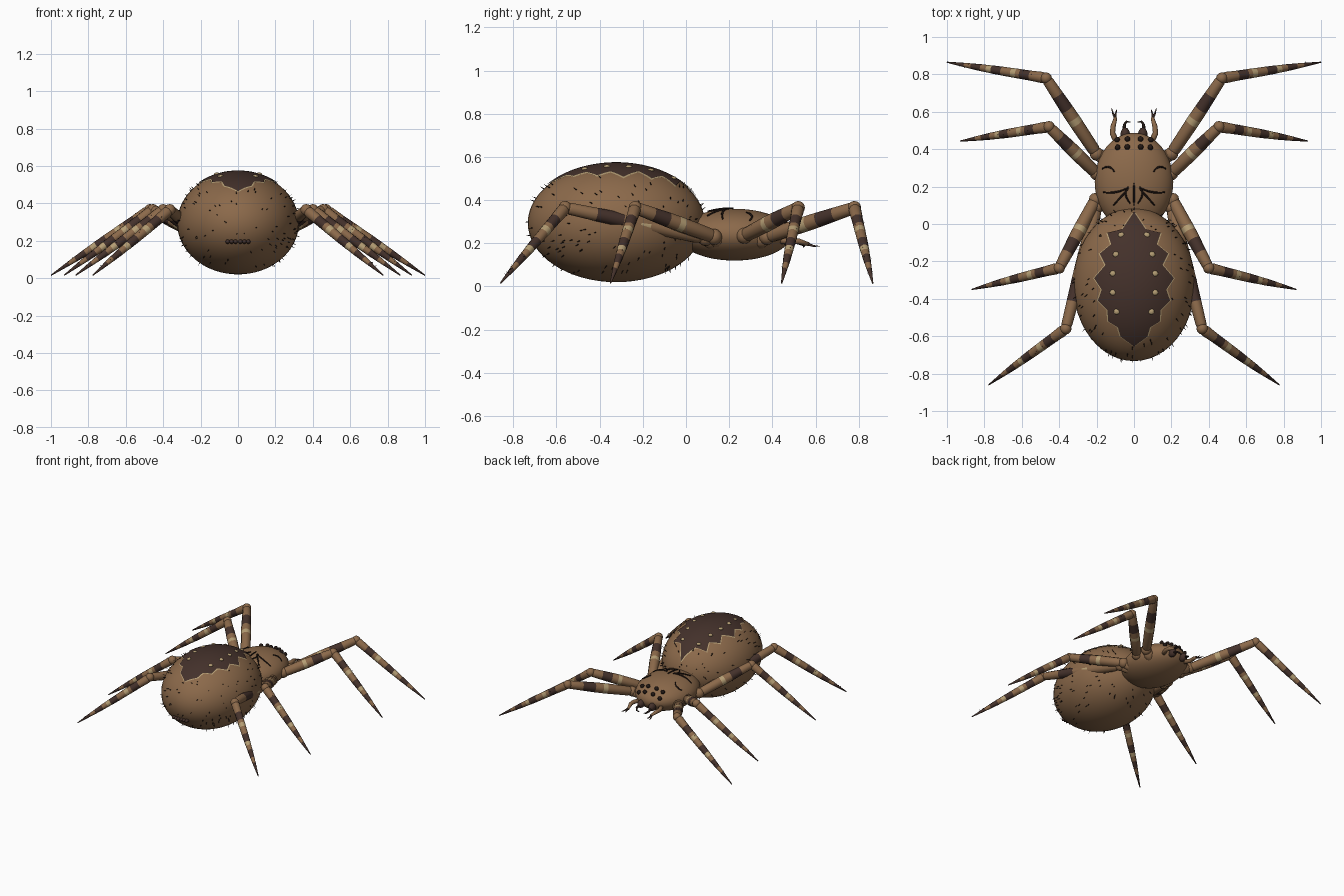
import bpy, bmesh, math, random
from mathutils import Vector

if "Cube" in bpy.data.objects:
    bpy.data.objects.remove(bpy.data.objects["Cube"])

random.seed(4)


def material(name, rgb):
    m = bpy.data.materials.new(name)
    m.diffuse_color = (*rgb, 1)
    m.use_nodes = True
    m.node_tree.nodes["Principled BSDF"].inputs["Base Color"].default_value = m.diffuse_color
    return m


BROWN = material("brown", (0.26, 0.142, 0.069))
DARK = material("dark brown", (0.058, 0.031, 0.024))
PALE = material("pale tan", (0.46, 0.34, 0.175))
BLACK = material("near black", (0.016, 0.009, 0.007))
MATS = [BROWN, DARK, PALE, BLACK]
B, D, P, K = range(4)


def finish(bm, name, recalc=True):
    if recalc:
        bmesh.ops.recalc_face_normals(bm, faces=bm.faces)
    for f in bm.faces:
        f.smooth = True
    me = bpy.data.meshes.new(name)
    bm.to_mesh(me)
    bm.free()
    for m in MATS:
        me.materials.append(m)
    ob = bpy.data.objects.new(name, me)
    bpy.context.collection.objects.link(ob)
    return ob


def ball(bm, centre, radii, mat=B, u=16, v=10):
    """Add an ellipsoid."""
    old = set(bm.faces)
    r = bmesh.ops.create_uvsphere(bm, u_segments=u, v_segments=v, radius=1)
    for p in r["verts"]:
        p.co = Vector(a * b + c for a, b, c in zip(p.co, radii, centre))
    for f in set(bm.faces) - old:
        f.material_index = mat


def tube(bm, rings, mats, n=10):
    """Add a capped tube through (point, radius) rings, one material per span."""
    loops = []
    for i, (p, r) in enumerate(rings):
        d = (rings[min(i + 1, len(rings) - 1)][0] - rings[max(i - 1, 0)][0]).normalized()
        a = d.cross(Vector((0, 0, 1)))
        a = a.normalized() if a.length > 1e-4 else Vector((1, 0, 0))
        b = d.cross(a)
        loops.append([bm.verts.new(p + r * (a * math.cos(t) + b * math.sin(t)))
                      for t in (2 * math.pi * k / n for k in range(n))])
    for i in range(len(loops) - 1):
        for k in range(n):
            j = (k + 1) % n
            f = bm.faces.new((loops[i][k], loops[i][j], loops[i + 1][j], loops[i + 1][k]))
            f.material_index = mats[min(i, len(mats) - 1)]
    bm.faces.new(loops[0]).material_index = mats[0]
    bm.faces.new(loops[-1][::-1]).material_index = mats[-1]


def banded(bm, a, b, bands):
    """Straight limb section from (fraction, radius, material after) bands."""
    tube(bm, [(a.lerp(b, t), r) for t, r, m in bands], [m for t, r, m in bands[:-1]])


def on_shell(x, y, c, r, lift=0.0):
    """Point on the upper half of an ellipsoid."""
    q = 1 - ((x - c[0]) / r[0]) ** 2 - ((y - c[1]) / r[1]) ** 2
    return Vector((x, y, c[2] + r[2] * math.sqrt(max(q, 0)) + lift))


def bristle(bm, p, n, length=0.02):
    tube(bm, [(p - n * 0.004, 0.0032), (p + n * length, 0.0006)], [K], 4)


# Body shells
AC, AR = (0, -0.323, 0.295), (0.325, 0.41, 0.275)
CC, CR = (0, 0.225, 0.24), (0.21, 0.262, 0.12)
for name, c, r in (("abdomen", AC, AR), ("carapace", CC, CR)):
    bm = bmesh.new()
    ball(bm, c, r, B, 48, 32)
    finish(bm, name)

# Zigzag back patch with a thin pale rim
OUTLINE = [(0, 0.06), (0.06, -0.03), (0.14, -0.05), (0.12, -0.11), (0.18, -0.16),
           (0.15, -0.22), (0.21, -0.29), (0.17, -0.35), (0.19, -0.41), (0.14, -0.46),
           (0.135, -0.52), (0.085, -0.55), (0.07, -0.60), (0, -0.65)]


def back_patch(name, grow, lift, mat):
    bm = bmesh.new()
    pts = []
    for (x0, y0), (x1, y1) in zip(OUTLINE, OUTLINE[1:]):
        pts += [(x0 + (x1 - x0) * k / 4, y0 + (y1 - y0) * k / 4) for k in range(4)]
    pts.append(OUTLINE[-1])
    grid = []
    for w, y in pts:
        row = []
        for k in range(17):
            x = max(w + grow, 0.001) * (k / 8 - 1)
            p = on_shell(x, y, AC, AR)
            n = Vector((p[i] - AC[i]) / AR[i] ** 2 for i in range(3)).normalized()
            row.append(bm.verts.new(p + n * lift))
        grid.append(row)
    for r0, r1 in zip(grid, grid[1:]):
        for k in range(16):
            bm.faces.new((r0[k], r1[k], r1[k + 1], r0[k + 1])).material_index = mat
    finish(bm, name, False)


back_patch("patch_rim", 0.007, 0.003, P)
back_patch("back_patch", 0, 0.006, D)

# Paired pale spots on the patch
bm = bmesh.new()
for x, y in ((0.068, -0.06), (0.096, -0.163), (0.112, -0.265), (0.112, -0.366), (0.092, -0.468)):
    for s in (-1, 1):
        ball(bm, on_shell(s * x, y, AC, AR, 0.004), (0.017, 0.016, 0.009), P, 12, 8)
finish(bm, "back_spots")

# Short bristles scattered over the abdomen
bm = bmesh.new()
for i in range(230):
    z, a = random.uniform(-0.85, 0.95), random.uniform(0, 2 * math.pi)
    h = math.sqrt(1 - z * z)
    u = (h * math.cos(a), h * math.sin(a), z)
    p = Vector(AC[k] + AR[k] * u[k] for k in range(3))
    n = Vector(u[k] / AR[k] for k in range(3)).normalized()
    if z > 0.65 and abs(p.x) < 0.2:
        continue
    bristle(bm, p, (n + Vector((0, -0.5, 0))).normalized(), 0.018)
finish(bm, "abdomen_bristles")

# Spinnerets at the rear
bm = bmesh.new()
for x in (-0.055, -0.034, -0.013, 0.013, 0.034, 0.055):
    ball(bm, (x, -0.707 + abs(x) * 0.1, 0.195), (0.012, 0.026, 0.012), D, 10, 8)
finish(bm, "spinnerets")

# Eyes
bm = bmesh.new()
for x, y in ((0.09, 0.45), (0.035, 0.455), (0.036, 0.412), (0.088, 0.41)):
    for s in (-1, 1):
        ball(bm, on_shell(s * x, y, CC, CR, 0.006), (0.015,) * 3, K, 12, 8)
finish(bm, "eyes")

# Dark grooves on the carapace: centre line, radiating lines, side arcs
bm = bmesh.new()
LINES = [((0, 0.10), (0, 0.16), (0, 0.22)),
         ((0.03, 0.20), (0.045, 0.16), (0.02, 0.11)),
         ((0.03, 0.19), (0.065, 0.15), (0.11, 0.10)),
         ((0.04, 0.19), (0.10, 0.17), (0.165, 0.17)),
         ((0.105, 0.28), (0.135, 0.305), (0.17, 0.295))]
for line in LINES:
    for s in (-1, 1):
        if line[0][0] == 0 and s < 0:
            continue
        a, b, c = (Vector(q) for q in line)
        rings = []
        for k in range(9):
            t = k / 8
            q = a * (1 - t) * (1 - 2 * t) + b * 4 * t * (1 - t) + c * t * (2 * t - 1)
            rings.append((on_shell(s * q.x, q.y, CC, CR, 0.003), 0.0055 - 0.002 * abs(2 * t - 1)))
        tube(bm, rings, [K], 6)
finish(bm, "carapace_grooves")

# Legs: hip, knee, tip
FEMUR = [(0, 0.024, B), (0.06, 0.033, B), (0.40, 0.036, P), (0.47, 0.036, B),
         (0.59, 0.035, D), (0.78, 0.032, B), (0.96, 0.029, B), (1, 0.022, B)]
SHIN = [(0, 0.024, B), (0.04, 0.030, B), (0.15, 0.027, D), (0.25, 0.026, B), (0.29, 0.026, P),
        (0.34, 0.025, B), (0.44, 0.024, D), (0.54, 0.022, P), (0.59, 0.020, B),
        (0.65, 0.019, D), (0.75, 0.015, B), (0.82, 0.012, D), (1, 0.003, D)]
LEGS = {"front": ((0.20, 0.375, 0.23), (0.47, 0.78, 0.365), (1.0, 0.865, 0.015)),
        "second": ((0.20, 0.27, 0.235), (0.455, 0.52, 0.365), (0.93, 0.443, 0.015)),
        "third": ((0.205, 0.13, 0.23), (0.40, -0.235, 0.365), (0.868, -0.35, 0.015)),
        "rear": ((0.20, 0.09, 0.225), (0.365, -0.56, 0.365), (0.777, -0.86, 0.015))}
for name, joints in LEGS.items():
    for s, side in ((-1, "left"), (1, "right")):
        hip, knee, tip = (Vector((s * x, y, z)) for x, y, z in joints)
        bm = bmesh.new()
        inner = Vector((s * 0.09, 0.225 + (hip.y - 0.225) * 0.6, 0.19))
        tube(bm, [(inner, 0.035), (hip, 0.034)], [B])
        ball(bm, hip, (0.037,) * 3, B, 12, 8)
        ball(bm, knee, (0.031,) * 3, B, 12, 8)
        banded(bm, hip, knee, FEMUR)
        banded(bm, knee, tip, SHIN)
        for i in range(14):
            d = Vector((random.uniform(-1, 1), random.uniform(-1, 1), 0.5)).normalized()
            t = random.uniform(0.1, 0.9)
            bristle(bm, knee.lerp(tip, t) + d * 0.02 * (1 - t), d, 0.016)
        finish(bm, f"{name}_leg_{side}")

# Jaws with curved fangs, and forked feelers
for s, side in ((-1, "left"), (1, "right")):
    def pt(x, y, z):
        return Vector((s * x, y, z))
    bm = bmesh.new()
    ball(bm, pt(0.047, 0.48, 0.215), (0.025, 0.036, 0.03), D, 14, 10)
    tube(bm, [(pt(0.05, 0.50, 0.21), 0.011), (pt(0.052, 0.53, 0.20), 0.008),
              (pt(0.04, 0.548, 0.19), 0.006), (pt(0.02, 0.545, 0.182), 0.002)], [K], 8)
    finish(bm, f"jaw_{side}")
    bm = bmesh.new()
    tube(bm, [(pt(0.08, 0.41, 0.215), 0.016), (pt(0.115, 0.485, 0.21), 0.015),
              (pt(0.112, 0.52, 0.21), 0.014), (pt(0.098, 0.57, 0.195), 0.009)], [B])
    for x, y in ((0.12, 0.62), (0.092, 0.612)):
        tube(bm, [(pt(0.099, 0.562, 0.197), 0.007), (pt(x * 0.5 + 0.052, 0.59, 0.188), 0.005),
                  (pt(x, y, 0.186), 0.0015)], [D], 6)
    finish(bm, f"feeler_{side}")
